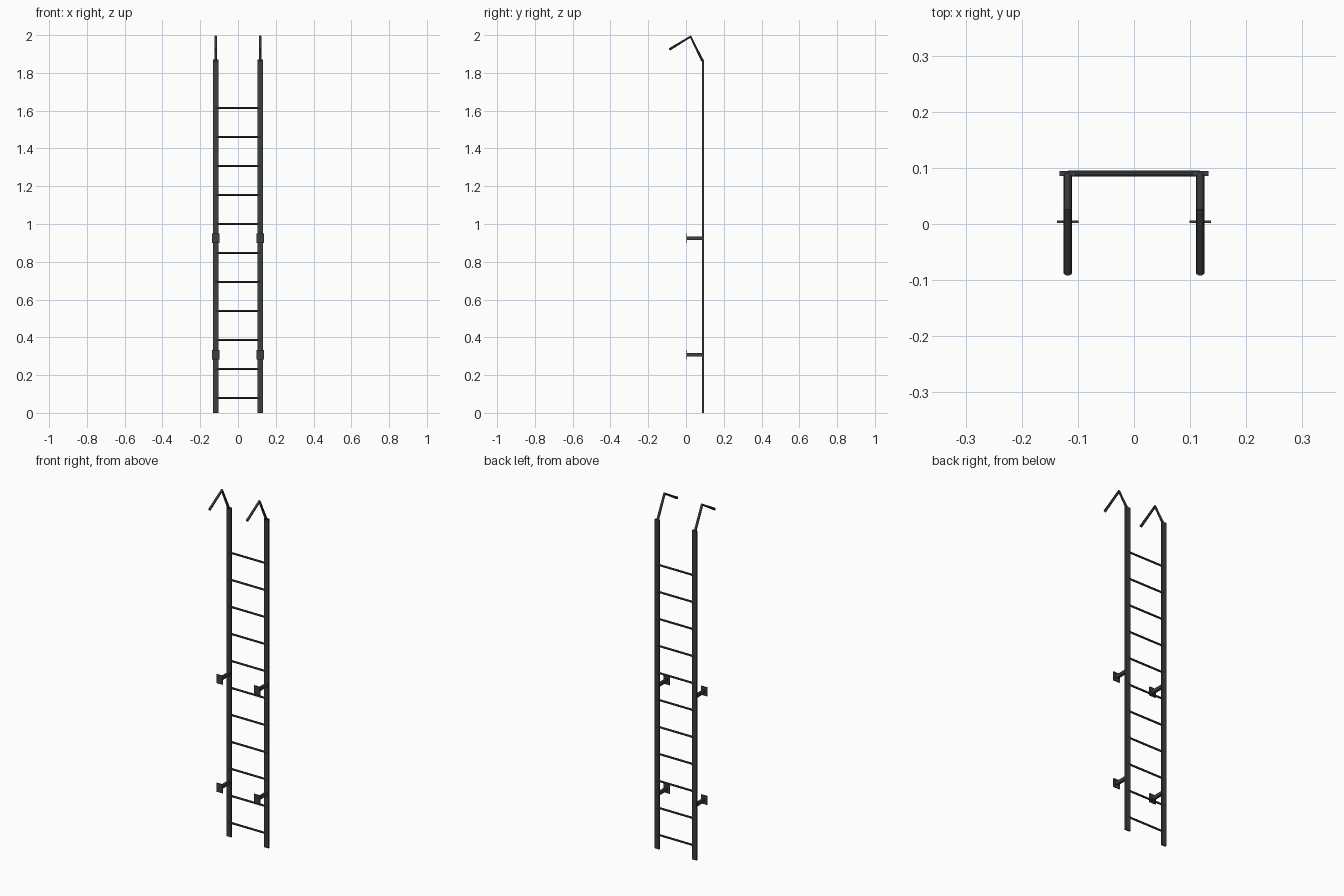
import bpy
from mathutils import Vector

if "Cube" in bpy.data.objects:
    bpy.data.objects.remove(bpy.data.objects["Cube"])

RAIL_X, RAIL_Y, RAIL_TOP = 0.118, 0.09, 1.87

mat = bpy.data.materials.new("dark_metal")
mat.diffuse_color = (0.045, 0.05, 0.05, 1)
mat.use_nodes = True
mat.node_tree.nodes["Principled BSDF"].inputs["Base Color"].default_value = mat.diffuse_color


def box(name, center, size):
    bpy.ops.mesh.primitive_cube_add(size=1, location=center)
    ob = bpy.context.object
    ob.name = name
    ob.scale = size
    bpy.ops.object.transform_apply(location=False, rotation=False, scale=True)
    ob.data.materials.append(mat)
    return ob


def tube(name, points, radius):
    cu = bpy.data.curves.new(name, 'CURVE')
    cu.dimensions = '3D'
    cu.bevel_depth = radius
    cu.bevel_resolution = 3
    cu.use_fill_caps = True
    sp = cu.splines.new('POLY')
    sp.points.add(len(points) - 1)
    for p, co in zip(sp.points, points):
        p.co = (*co, 1)
    ob = bpy.data.objects.new(name, cu)
    bpy.context.collection.objects.link(ob)
    bpy.ops.object.select_all(action='DESELECT')
    ob.select_set(True)
    bpy.context.view_layer.objects.active = ob
    bpy.ops.object.convert(target='MESH')
    ob = bpy.context.object
    ob.name = name
    ob.data.materials.append(mat)
    bpy.ops.object.shade_smooth_by_angle()
    return ob


for side, s in (("left", -1), ("right", 1)):
    x = s * RAIL_X
    # Flat side rail
    box(f"{side}_rail", (x, RAIL_Y, RAIL_TOP / 2), (0.029, 0.009, RAIL_TOP))
    # Bent hook at the top
    tube(f"{side}_hook", [(x, RAIL_Y - 0.003, RAIL_TOP - 0.006), (x, 0.024, 1.992),
                          (x, -0.088, 1.924)], 0.0072)
    # Wall brackets: standoff arm and mounting plate
    for level, z in (("lower", 0.308), ("upper", 0.925)):
        box(f"{side}_{level}_bracket_arm", (x, 0.046, z), (0.014, 0.085, 0.018))
        box(f"{side}_{level}_bracket_plate", (x, 0.004, z), (0.039, 0.005, 0.05))

# Round rungs
for i in range(11):
    z = 0.08 + i * 0.1534
    tube(f"rung_{i + 1}", [(-RAIL_X, RAIL_Y, z), (RAIL_X, RAIL_Y, z)], 0.0056)
